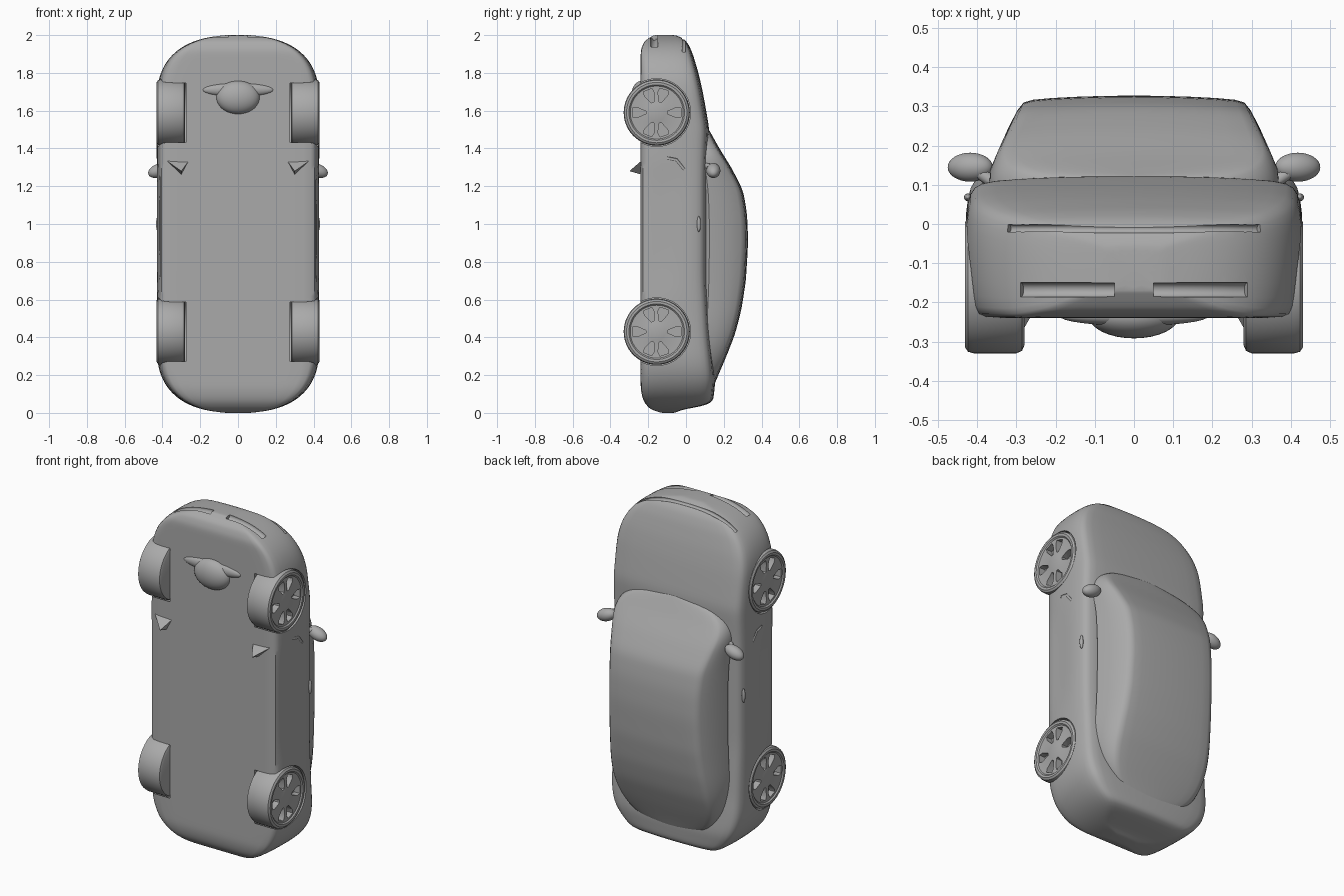
import bpy, bmesh, math
from mathutils import Vector, Matrix

cube = bpy.data.objects.get("Cube")
if cube:
    bpy.data.objects.remove(cube, do_unlink=True)

GREY = (0.4, 0.4, 0.4, 1)
paint = bpy.data.materials.new("plain grey")
paint.use_nodes = True
paint.diffuse_color = GREY
bsdf = paint.node_tree.nodes["Principled BSDF"]
bsdf.inputs["Base Color"].default_value = GREY
bsdf.inputs["Roughness"].default_value = 0.6


def make(name, bm):
    bmesh.ops.remove_doubles(bm, verts=bm.verts, dist=1e-5)
    bmesh.ops.recalc_face_normals(bm, faces=bm.faces)
    me = bpy.data.meshes.new(name)
    bm.to_mesh(me)
    bm.free()
    ob = bpy.data.objects.new(name, me)
    bpy.context.collection.objects.link(ob)
    me.materials.append(paint)
    return ob


def activate(ob):
    bpy.ops.object.select_all(action='DESELECT')
    ob.select_set(True)
    bpy.context.view_layer.objects.active = ob


def smooth(ob, degrees=40):
    activate(ob)
    bpy.ops.object.shade_smooth_by_angle(angle=math.radians(degrees))


def subdivide(ob, levels=1):
    activate(ob)
    mod = ob.modifiers.new("soften", 'SUBSURF')
    mod.levels = levels
    bpy.ops.object.modifier_apply(modifier=mod.name)


def cut(ob, cutter):
    activate(ob)
    mod = ob.modifiers.new("cut", 'BOOLEAN')
    mod.operation, mod.solver, mod.object = 'DIFFERENCE', 'EXACT', cutter
    bpy.ops.object.modifier_apply(modifier=mod.name)
    bpy.data.objects.remove(cutter, do_unlink=True)


def table(points, z):
    for (a, p), (b, q) in zip(points, points[1:]):
        if z <= b:
            return p + (q - p) * max(0, z - a) / (b - a)
    return points[-1][1]


def rounding(d, length):
    # Plan taper at distance d from a rounded end
    u = max(0, 1 - max(d, 0.002) / length)
    return (1 - u ** 2.5) ** 0.4


def loft(name, half_section, start, end, count):
    # Skin mirrored half sections that run along the car's length
    bm = bmesh.new()
    rings = []
    for i in range(count + 1):
        z = start + (end - start) * (1 - math.cos(math.pi * i / count)) / 2
        half = half_section(z)
        full = half + [(-x, y) for x, y in half[-2:0:-1]]
        rings.append([bm.verts.new((x, y, z)) for x, y in full])
    for a, b in zip(rings, rings[1:]):
        for k in range(len(a)):
            n = (k + 1) % len(a)
            bm.faces.new((a[k], a[n], b[n], b[k]))
    bm.faces.new(rings[0])
    bm.faces.new(rings[-1])
    ob = make(name, bm)
    subdivide(ob)
    return ob


def tube(name, points, radius):
    cu = bpy.data.curves.new(name, 'CURVE')
    cu.dimensions = '3D'
    cu.bevel_depth, cu.bevel_resolution, cu.use_fill_caps = radius, 3, True
    sp = cu.splines.new('POLY')
    sp.points.add(len(points) - 1)
    for p, co in zip(sp.points, points):
        p.co = (*co, 1)
    temp = bpy.data.objects.new(name, cu)
    bpy.context.collection.objects.link(temp)
    bm = bmesh.new()
    bm.from_mesh(temp.to_mesh())
    temp.to_mesh_clear()
    bpy.data.objects.remove(temp, do_unlink=True)
    return make(name, bm)


def ellipsoid(name, centre, radii, tilt=0):
    bm = bmesh.new()
    m = Matrix.Translation(centre) @ Matrix.Rotation(tilt, 4, 'Y') @ Matrix.Diagonal((*radii, 1))
    bmesh.ops.create_uvsphere(bm, u_segments=32, v_segments=18, radius=1, matrix=m)
    ob = make(name, bm)
    smooth(ob, 60)
    return ob


# Lower body: flat floor, rounded ends, crowned hood and deck
TOP = [(0, -0.06), (0.02, -0.01), (0.04, 0.12), (0.06, 0.145), (0.18, 0.158),
       (0.4, 0.135), (0.7, 0.118), (1.3, 0.118), (1.5, 0.125), (1.6, 0.108),
       (1.7, 0.09), (1.8, 0.067), (1.9, 0.037), (1.95, 0.015), (1.98, -0.01),
       (1.995, -0.04), (2, -0.06)]
FLOOR = [(0, -0.13), (0.02, -0.19), (0.06, -0.225), (0.12, -0.24),
         (1.92, -0.24), (1.97, -0.22), (2, -0.17)]
SHAPE = [(0, 0), (0.7, 0), (0.92, 0), (0.96, 0.06), (0.99, 0.3), (1, 0.62),
         (0.985, 0.82), (0.95, 0.925), (0.86, 0.965), (0.5, 0.99), (0, 1)]


def body_section(z):
    w = 0.432 * rounding(min(z, 2 - z), 0.35)
    low, high = table(FLOOR, z), table(TOP, z)
    dent = 0.03 * max(0, 1 - (abs(z - 0.98) / 0.34) ** 4)
    return [(w * (x - (dent if k == 4 else 0)), low + (high - low) * h)
            for k, (x, h) in enumerate(SHAPE)]


body = loft("body", body_section, 0, 2, 48)

# Cabin: windshield, roof and rear glass in one shell
ROOF = [(0.12, 0.14), (0.2, 0.172), (0.3, 0.215), (0.42, 0.262), (0.55, 0.295),
        (0.7, 0.318), (0.9, 0.33), (1.05, 0.325), (1.18, 0.303), (1.3, 0.24),
        (1.4, 0.178), (1.5, 0.122)]


def cabin_section(z):
    f = min(rounding(1.5 - z, 0.2), rounding(z - 0.12, 0.45))
    top = table(ROOF, z)
    edge = top - 0.022
    mid = (edge + 0.08) / 2
    side = lambda y: f * (0.375 - 0.45 * (y - 0.12))
    e = side(edge)
    return [(0, 0.05), (f * 0.39, 0.05), (side(mid) + 0.006 * f, mid), (e, edge),
            (e * 0.95, top - 0.011), (e * 0.5, top - 0.003), (0, top)]


cabin = loft("cabin", cabin_section, 0.12, 1.5, 40)
smooth(cabin, 50)


# Nose grooves follow the rounded plan of the front
def nose(x, y, back):
    return (x, y, 2 - back - 0.35 * (1 - (1 - (abs(x) / 0.432) ** 2.5) ** 0.4))


cut(body, tube("light_slot", [nose(-0.32 + 0.04 * i, -0.012, 0.014) for i in range(17)], 0.011))
for s in (-1, 1):
    cut(body, tube("intake", [nose(s * (0.05 + 0.03 * i), -0.168, 0.004) for i in range(9)], 0.019))
    cut(body, tube("fender_vent", [(s * 0.433, -0.10, 1.35), (s * 0.434, -0.05, 1.34),
                                   (s * 0.435, -0.01, 1.29)], 0.009))

# Wheels and wheel wells
AXLE_Y, OUTER = -0.155, 0.43
HOLE = [(0.058, -0.007), (0.105, -0.027), (0.128, -0.024),
        (0.128, 0.024), (0.105, 0.027), (0.058, 0.007)]
TYRE = [(0, 0.28), (0.155, 0.28), (0.169, 0.286), (0.175, 0.30), (0.175, 0.41),
        (0.171, 0.424), (0.16, 0.431), (0.147, 0.43), (0.14, 0.423),
        (0.06, 0.421), (0.045, 0.425), (0, 0.426)]


def wheel(name, s, z):
    bm = bmesh.new()
    verts = [bm.verts.new((s * x, r, 0)) for r, x in TYRE]
    edges = [bm.edges.new(p) for p in zip(verts, verts[1:])]
    bmesh.ops.spin(bm, geom=verts + edges, cent=(0, 0, 0), axis=(1, 0, 0),
                   angle=math.tau, steps=56)
    ob = make(name, bm)
    # Spoke openings
    bm = bmesh.new()
    for a in (0, 72, 112, 180, 248, 288):
        c, d = math.cos(math.radians(a)), math.sin(math.radians(a))
        face = bm.faces.new([bm.verts.new((s * 0.385, r * c - t * d, r * d + t * c))
                             for r, t in HOLE])
        ext = bmesh.ops.extrude_face_region(bm, geom=[face])["geom"]
        bmesh.ops.translate(bm, vec=(s * 0.1, 0, 0),
                            verts=[v for v in ext if isinstance(v, bmesh.types.BMVert)])
    cut(ob, make("spoke_holes", bm))
    ob.data.transform(Matrix.Translation((0, AXLE_Y, z)))
    smooth(ob, 35)


for end, z in (("front", 1.59), ("rear", 0.43)):
    for side, s in (("left", 1), ("right", -1)):
        bm = bmesh.new()
        m = Matrix.Translation((s * 0.4, AXLE_Y, z)) @ Matrix.Rotation(math.pi / 2, 4, 'Y')
        bmesh.ops.create_cone(bm, cap_ends=True, segments=56, radius1=0.179,
                              radius2=0.179, depth=0.25, matrix=m)
        cut(body, make("wheel_well", bm))
        wheel(f"{end}_{side}_wheel", s, z)
smooth(body, 40)

# Mirrors, door handles and small fins ahead of the sills
for side, s in (("left", 1), ("right", -1)):
    ellipsoid(f"{side}_mirror", (s * 0.418, 0.145, 1.283), (0.06, 0.037, 0.036), s * 0.35)
    smooth(tube(f"{side}_mirror_stalk", [(s * 0.35, 0.1, 1.31), (s * 0.40, 0.135, 1.30)], 0.016))
    ellipsoid(f"{side}_door_handle", (s * 0.424, 0.068, 1.0), (0.01, 0.01, 0.042))
    bm = bmesh.new()
    base = [bm.verts.new((s * x, -0.23, z)) for x, z in
            ((0.26, 1.335), (0.385, 1.34), (0.30, 1.26))]
    tip = bm.verts.new((s * 0.30, -0.30, 1.28))
    bm.faces.new(base)
    for k in range(3):
        bm.faces.new((base[k], base[(k + 1) % 3], tip))
    make(f"{side}_floor_fin", bm)

# Bulge under the nose
ellipsoid("floor_bulge", (0, -0.235, 1.67), (0.115, 0.057, 0.088))
ellipsoid("floor_bulge_wings", (0, -0.235, 1.71), (0.19, 0.025, 0.036))
